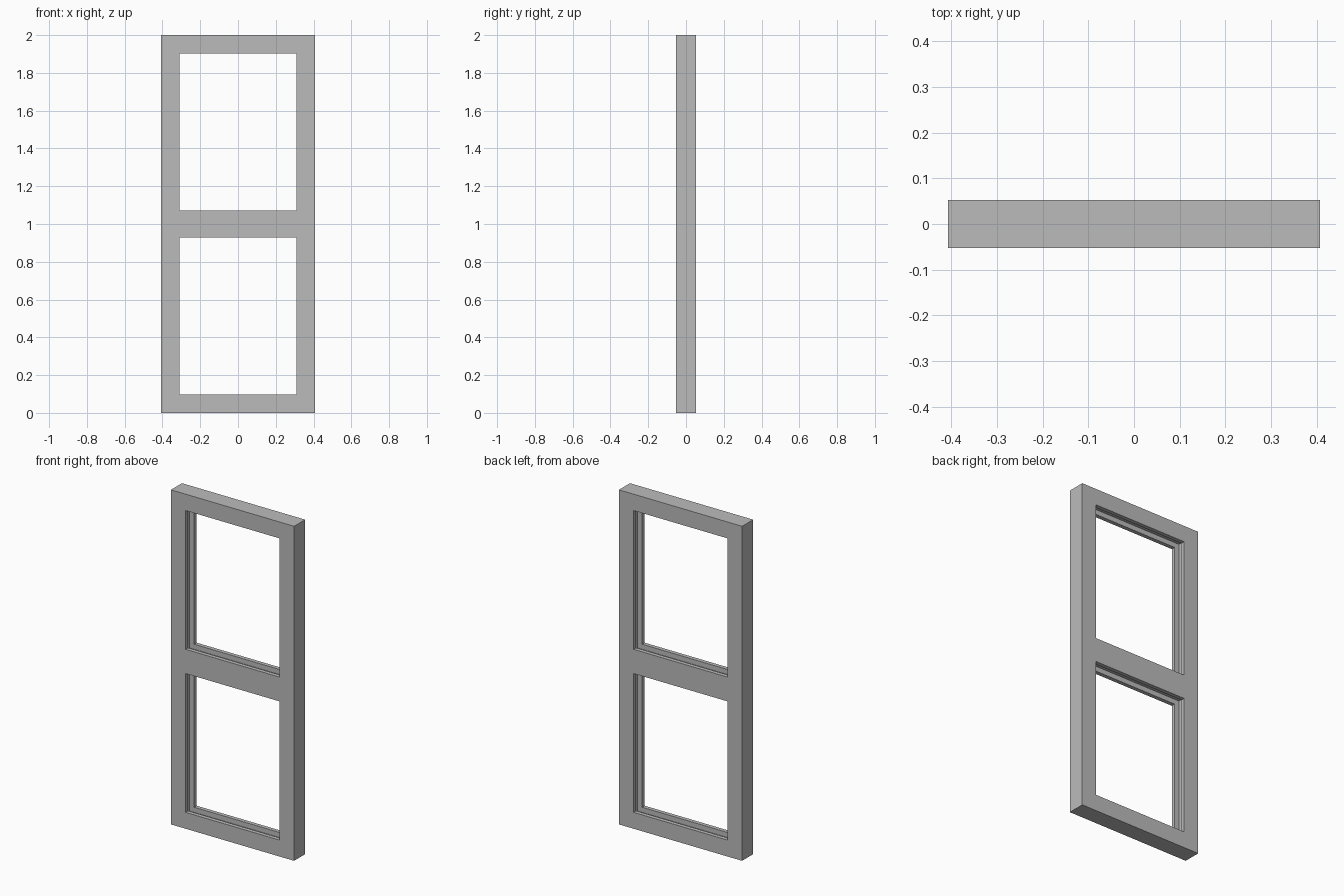
import bpy

if "Cube" in bpy.data.objects:
    bpy.data.objects.remove(bpy.data.objects["Cube"], do_unlink=True)

# Overall sizes
WIDTH, DEPTH, HEIGHT = 0.815, 0.104, 2.0
BORDER = 0.098         # width of stiles and outer rails
MID_RAIL = 0.145       # height of the middle rail
LIP = 0.024            # thickness of the lips beside the glazing groove
GROOVE = 0.03          # how far the groove runs into the frame

grey = bpy.data.materials.new("frame_grey")
grey.use_nodes = True
colour = (0.5, 0.5, 0.5, 1)
grey.diffuse_color = colour
grey.node_tree.nodes["Principled BSDF"].inputs["Base Color"].default_value = colour


def box(name, size, z):
    """Box centred on x and y, with its middle at height z."""
    bpy.ops.mesh.primitive_cube_add(size=1, location=(0, 0, z))
    ob = bpy.context.object
    ob.name = name
    ob.scale = size
    bpy.ops.object.transform_apply(location=True, rotation=False, scale=True)
    ob.data.materials.append(grey)
    return ob


def cut(target, cutter):
    """Subtract the cutter from the target, then discard the cutter."""
    cutter.hide_render = True
    mod = target.modifiers.new("cut", "BOOLEAN")
    mod.operation = "DIFFERENCE"
    mod.solver = "EXACT"
    mod.object = cutter
    bpy.context.view_layer.objects.active = target
    bpy.ops.object.modifier_apply(modifier=mod.name)
    bpy.data.objects.remove(cutter, do_unlink=True)


# Solid frame slab
frame = box("window_frame", (WIDTH, DEPTH, HEIGHT), HEIGHT / 2)

# Two openings, each with a glazing groove all round its inner edge
open_w = WIDTH - 2 * BORDER
open_h = (HEIGHT - 2 * BORDER - MID_RAIL) / 2
for side in (-1, 1):
    z = HEIGHT / 2 + side * (MID_RAIL + open_h) / 2
    cut(frame, box("opening_cutter", (open_w, DEPTH * 2, open_h), z))
    cut(frame, box("groove_cutter", (open_w + 2 * GROOVE, DEPTH - 2 * LIP,
                                     open_h + 2 * GROOVE), z))
